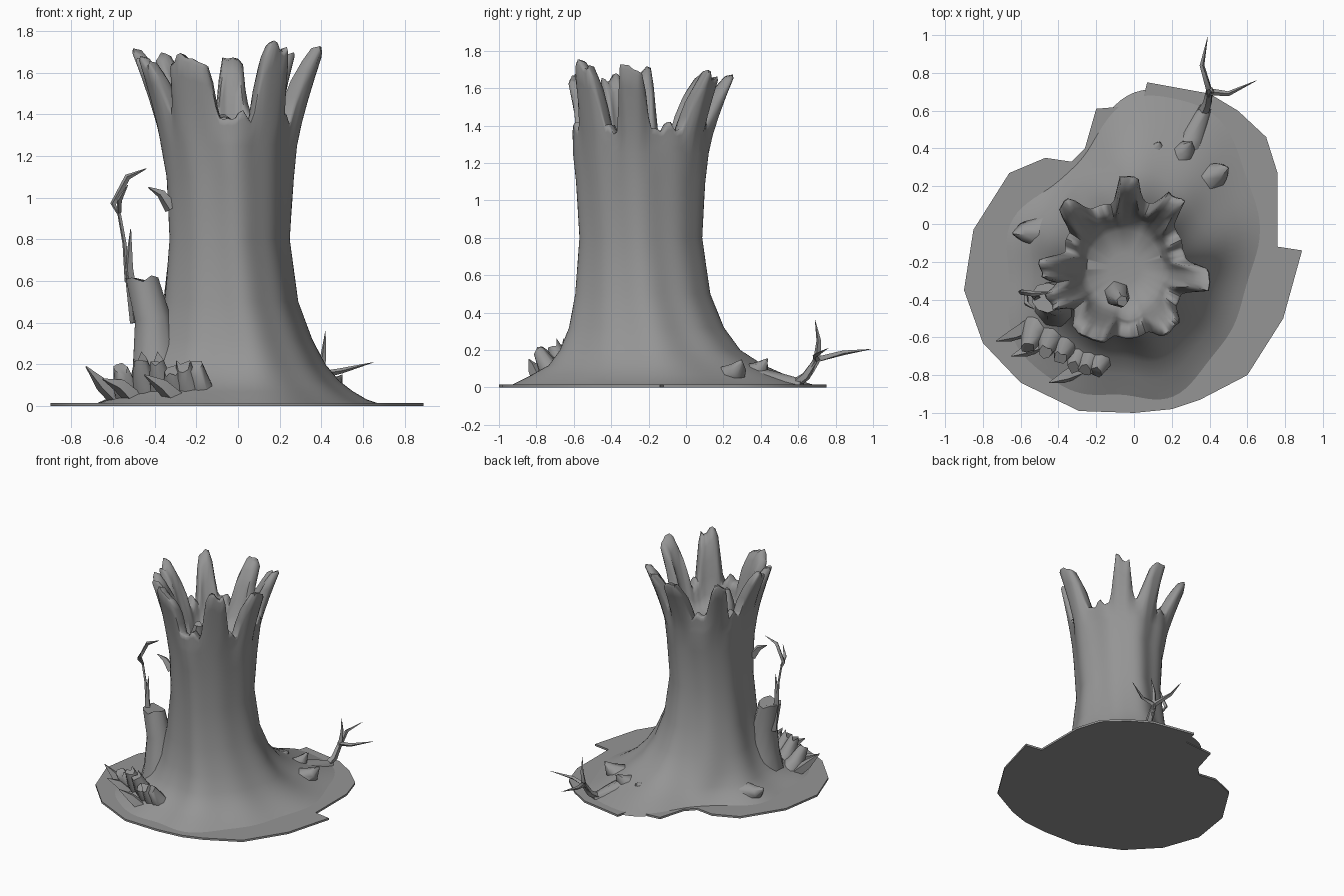
import bpy, bmesh, math, random
from mathutils import Vector

random.seed(4)
cube = bpy.data.objects.get("Cube")
if cube:
    bpy.data.objects.remove(cube, do_unlink=True)

bark = bpy.data.materials.new("grey_bark")
bark.use_nodes = True
colour = (0.3, 0.3, 0.3, 1)
bark.diffuse_color = colour
bark.node_tree.nodes["Principled BSDF"].inputs["Base Color"].default_value = colour


def finish(name, bm, angle=60):
    bmesh.ops.recalc_face_normals(bm, faces=bm.faces)
    mesh = bpy.data.meshes.new(name)
    bm.to_mesh(mesh)
    bm.free()
    ob = bpy.data.objects.new(name, mesh)
    mesh.materials.append(bark)
    bpy.context.collection.objects.link(ob)
    bpy.ops.object.select_all(action='DESELECT')
    ob.select_set(True)
    bpy.context.view_layer.objects.active = ob
    bpy.ops.object.shade_smooth_by_angle(angle=math.radians(angle))
    return ob


def loft(bm, rings):
    """Skin closed rings of points and cap both ends."""
    rows = [[bm.verts.new(p) for p in ring] for ring in rings]
    n = len(rows[0])
    for a, b in zip(rows, rows[1:]):
        for i in range(n):
            j = (i + 1) % n
            bm.faces.new((a[i], a[j], b[j], b[i]))
    bm.faces.new(rows[0])
    bm.faces.new(rows[-1])


def limb(name, points, radii, sides=6, jag=0.0):
    """Tapered branch along a path, resting above the ground, with a ragged end."""
    bm = bmesh.new()
    pts = [Vector(p) for p in points]
    rings = []
    for k, p in enumerate(pts):
        d = (pts[min(k + 1, len(pts) - 1)] - pts[max(k - 1, 0)]).normalized()
        u = d.cross(Vector((0.3, 1, 0.1))).normalized()
        v = d.cross(u)
        ring = []
        for i in range(sides):
            a = math.tau * i / sides
            q = p + radii[k] * (u * math.cos(a) + v * math.sin(a))
            if k == len(pts) - 1:
                q += d * random.uniform(-jag, jag)
            q.z = max(q.z, .004)
            ring.append(q)
        rings.append(ring)
    loft(bm, rings)
    return finish(name, bm)


# Ground: thin slab with a broken outline
outline = [(-.9, -.35), (-.85, -.03), (-.66, .27), (-.47, .35), (-.33, .33),
           (-.26, .4), (-.2, .61), (.04, .63), (.07, .75), (.4, .69), (.55, .6),
           (.7, .46), (.76, .27), (.76, -.12), (.89, -.14), (.79, -.5), (.6, -.8),
           (.35, -.93), (.2, -.98), (0, -1), (-.29, -.99), (-.6, -.84), (-.8, -.63)]
bm = bmesh.new()
loft(bm, [[(x, y, z) for x, y in outline] for z in (0, .015)])
finish("ground", bm)

# Trunk: flared foot, lobed column, leaning prongs round a hollow top
# each level: z, left x, right x, front y, back y
levels = [(.005, -.72, .65, -.95, .64), (.03, -.66, .58, -.9, .57),
          (.07, -.57, .52, -.82, .48), (.12, -.52, .46, -.73, .38),
          (.2, -.46, .4, -.67, .27), (.32, -.41, .34, -.62, .19),
          (.5, -.365, .275, -.585, .12), (.8, -.335, .235, -.56, .08),
          (1.1, -.345, .255, -.575, .1), (1.25, -.37, .27, -.59, .12)]
# each prong: angle, tip distance, tip height, half width
prongs = [(180, .46, 1.69, 7), (133, .49, 1.67, 6), (87, .51, 1.66, 6),
          (54, .49, 1.67, 6), (-8, .46, 1.72, 7), (-53, .41, 1.73, 9),
          (-119, .43, 1.67, 13), (-156, .46, 1.66, 6)]
COUNT, NOTCH = 120, 1.39
angles = [math.tau * i / COUNT for i in range(COUNT)]


def prong_at(a):
    """Rim reach and height at an angle."""
    best = 0, .38, NOTCH
    for deg, reach, top, half in prongs:
        d = abs((math.degrees(a) - deg + 180) % 360 - 180)
        w = max(0, min(1, (half + 8 - d) / 8))
        if w > best[0]:
            best = w, .38 + (reach - .38) * w, NOTCH + (top - NOTCH) * w
    return best[1], best[2]


def bump(a, deg, power):
    return max(0, math.cos(a - math.radians(deg))) ** power


def column(level, a):
    z, x0, x1, y0, y1 = level
    foot = max(0, 1 - z / .25)
    lobe = 1 + .03 * math.sin(5 * a + 1 + z) + .018 * math.sin(9 * a + 2 * z)
    lobe += foot * (.2 * bump(a, 50, 6) + .06 * bump(a, 225, 8) - .3 * bump(a, 133, 8))
    return Vector(((x0 + x1) / 2 + (x1 - x0) / 2 * math.cos(a) * lobe,
                   (y0 + y1) / 2 + (y1 - y0) / 2 * math.sin(a) * lobe, z))


rings = [[column(lv, a) for a in angles] for lv in levels]
rim_start = rings[-1]
centre = Vector((-.05, -.235, 0))


def crown(t, inset):
    ring = []
    for a, start in zip(angles, rim_start):
        reach, top = prong_at(a)
        top += .02 * math.sin(17 * a) + .012 * math.sin(31 * a)
        z = 1.25 + (top - 1.25) * t
        s = ((z - 1.25) / .45) ** 1.2
        r0 = (Vector((start.x, start.y, 0)) - centre).length
        r = r0 + (reach - r0) * s - inset
        ring.append(centre + Vector((r * math.cos(a), r * math.sin(a), z)))
    return ring


rings += [crown(t, d) for t, d in
          ((.25, 0), (.5, 0), (.75, 0), (.95, 0), (1, .012), (.98, .05),
           (.85, .075), (.6, .085), (.35, .09), (.1, .1))]
for z, r in ((1.21, .2), (1.2, .08)):
    rings.append([centre + Vector((r * math.cos(a), r * math.sin(a), z)) for a in angles])
bm = bmesh.new()
loft(bm, rings)
finish("hollow_trunk", bm, 70)
limb("inner_splinter", [(-.09, -.37, 1.19), (-.08, -.39, 1.3), (-.06, -.41, 1.4)],
     [.07, .055, .03], jag=.02)

# Broken side shoot with dry twigs
limb("side_shoot", [(-.38, -.42, 0), (-.39, -.41, .2), (-.41, -.4, .42), (-.46, -.39, .61)],
     [.17, .12, .09, .08], 10, .03)
limb("shoot_spike", [(-.49, -.39, .4), (-.525, -.38, .66), (-.515, -.38, .85)],
     [.03, .022, .002], 4)
limb("upright_twig", [(-.53, -.38, .6), (-.545, -.37, .78), (-.57, -.37, .92),
                      (-.6, -.36, .97), (-.53, -.37, 1.1), (-.44, -.36, 1.14)],
     [.015, .01, .009, .014, .015, .002], 4)
limb("twig_fork", [(-.57, -.37, .93), (-.57, -.42, .99), (-.53, -.45, 1.06)],
     [.01, .014, .002], 4)
limb("bark_splinter", [(-.32, -.37, .95), (-.37, -.38, 1.02), (-.43, -.39, 1.05)],
     [.035, .022, .003], 4)

# Snapped roots in an arc at the front
stumps = [(-.56, -.64, .17), (-.47, -.67, .23), (-.39, -.7, .22),
          (-.32, -.75, .17), (-.26, -.77, .2), (-.2, -.77, .18)]
for i, (x, y, h) in enumerate(stumps):
    limb(f"front_root_{i + 1}",
         [(x + .05, y + .1, .01), (x + .02, y + .04, h * .5), (x, y - .01, h)],
         [.09, .06, .035], 8, .03)
for i, (x, y, h) in enumerate([(-.73, -.62, .19), (-.65, -.7, .13), (-.45, -.84, .15)]):
    limb(f"front_thorn_{i + 1}", [(x + .16, y + .07, .02), (x + .08, y + .03, .1), (x, y, h)],
         [.05, .035, .003], 4)

# Low thorns and a root on the back slope
for i, (x, y, h) in enumerate([(.5, .3, .14), (.3, .43, .15), (.13, .43, .13), (-.64, -.05, .1)]):
    limb(f"slope_thorn_{i + 1}", [(x * .75, y * .75, .03), (x * .93, y * .93, h * .65), (x, y, h)],
         [.1, .05, .008], 6, .01)
limb("back_root", [(.24, .3, .02), (.31, .46, .02), (.38, .62, .015)], [.11, .07, .03], 8)

# Dry twig lying at the back
fork = (.4, .7, .15)
limb("back_twig_stem", [(.36, .58, .01), (.39, .64, .06), fork], [.035, .025, .018], 5)
for name, mid, tip in (("long", (.36, .84, .185), (.39, .99, .205)),
                       ("side", (.5, .69, .17), (.65, .76, .21)),
                       ("upright", (.41, .71, .25), (.42, .69, .36))):
    limb(f"back_twig_{name}", [(.39, .66, .08), fork, mid, tip], [.02, .02, .013, .001], 4)
